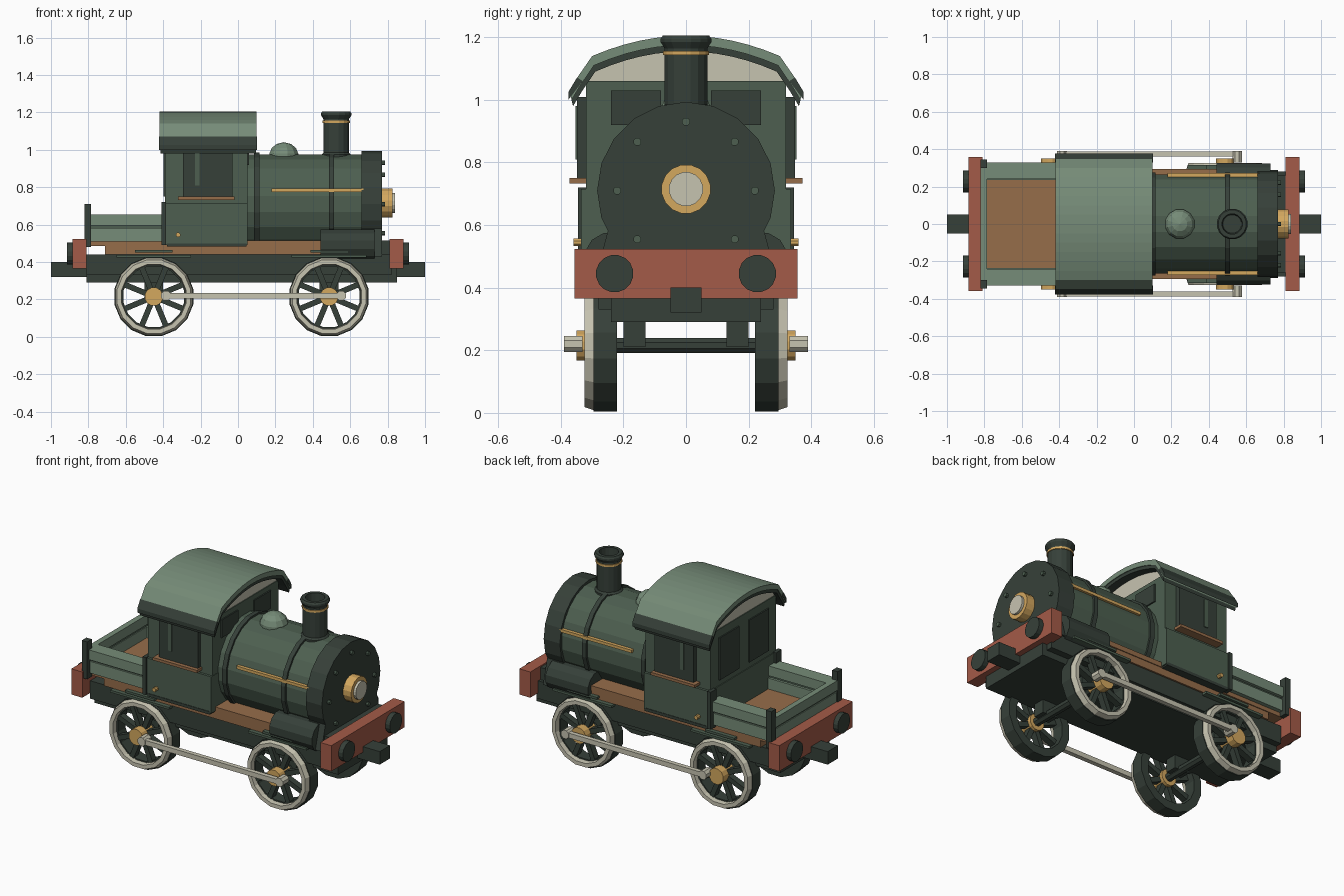
import bpy, bmesh, math
from mathutils import Matrix, Vector

if "Cube" in bpy.data.objects:
    bpy.data.objects.remove(bpy.data.objects["Cube"])


def material(name, r, g, b):
    m = bpy.data.materials.new(name)
    lin = [((c / 255 + 0.055) / 1.055) ** 2.4 for c in (r, g, b)]
    m.diffuse_color = (*lin, 1)
    m.use_nodes = True
    m.node_tree.nodes["Principled BSDF"].inputs["Base Color"].default_value = m.diffuse_color
    return m


DARK = material("dark green black", 54, 64, 57)
BODY = material("body green", 77, 95, 80)
LIGHT = material("light green", 118, 140, 120)
RED = material("beam red", 164, 91, 72)
GOLD = material("brass", 212, 168, 95)
WOOD = material("wood brown", 150, 109, 74)
CREAM = material("cream", 198, 195, 176)


def finish(name, mat, bm):
    bmesh.ops.remove_doubles(bm, verts=bm.verts, dist=1e-5)
    bmesh.ops.recalc_face_normals(bm, faces=bm.faces)
    me = bpy.data.meshes.new(name)
    bm.to_mesh(me)
    bm.free()
    me.materials.append(mat)
    ob = bpy.data.objects.new(name, me)
    bpy.context.collection.objects.link(ob)
    return ob


def box(name, mat, x0, x1, y0, y1, z0, z1):
    bm = bmesh.new()
    bmesh.ops.create_cube(bm, size=1)
    for v in bm.verts:
        v.co = Vector(((x0 + x1) / 2 + v.co.x * (x1 - x0),
                       (y0 + y1) / 2 + v.co.y * (y1 - y0),
                       (z0 + z1) / 2 + v.co.z * (z1 - z0)))
    return finish(name, mat, bm)


def lathe(name, mat, axis, loc, profile, n=16, closed=False, turn=0.5):
    """Revolve (radius, height) points around an axis through loc."""
    bm = bmesh.new()
    rings = []
    for i in range(n):
        a = 2 * math.pi * (i + turn) / n
        ring = []
        for r, h in profile:
            c, s = r * math.cos(a), r * math.sin(a)
            p = {"x": (h, c, s), "y": (c, h, s), "z": (c, s, h)}[axis]
            ring.append(bm.verts.new(Vector(p) + Vector(loc)))
        rings.append(ring)
    m = len(profile)
    for i in range(n):
        a, b = rings[i], rings[(i + 1) % n]
        for j in range(m if closed else m - 1):
            k = (j + 1) % m
            bm.faces.new((a[j], a[k], b[k], b[j]))
    return finish(name, mat, bm)


def rod(name, mat, axis, loc, r, h0, h1, n=16, turn=0.5):
    return lathe(name, mat, axis, loc, [(0, h0), (r, h0), (r, h1), (0, h1)], n, False, turn)


def extrude_x(name, mat, outline, x0, x1):
    """Extrude a (y, z) outline along x."""
    bm = bmesh.new()
    f = bm.faces.new([bm.verts.new((x0, y, z)) for y, z in outline])
    g = bmesh.ops.extrude_face_region(bm, geom=[f])
    for v in g["geom"]:
        if isinstance(v, bmesh.types.BMVert):
            v.co.x = x1
    return finish(name, mat, bm)


# Chassis and deck
box("frame_lower", DARK, -0.81, 0.85, -0.24, 0.24, 0.29, 0.40)
box("frame_upper", DARK, -0.81, 0.82, -0.28, 0.28, 0.33, 0.44)
box("deck_edge", WOOD, -0.71, 0.72, -0.29, 0.29, 0.44, 0.485)
box("deck", WOOD, -0.81, 0.72, -0.295, 0.295, 0.485, 0.515)

# Buffer beams, buffers and couplers at both ends
for e, end in ((1, "front"), (-1, "rear")):
    a, b = sorted((e * 0.81, e * 0.885))
    box(end + "_beam", RED, a, b, -0.357, 0.357, 0.365, 0.523)
    a, b = sorted((e * 0.80, e * 1.0))
    box(end + "_coupler", DARK, a, b, -0.05, 0.05, 0.32, 0.40)
    for s in (-1, 1):
        rod(end + "_buffer", DARK, "x", (0, s * 0.228, 0.445), 0.06, e * 0.88, e * 0.915)

# Wheels, axles, springs and rods
WHEELS = (-0.45, 0.487)
WZ = 0.215
for wx in WHEELS:
    rod("axle", DARK, "y", (wx, 0, WZ), 0.026, -0.27, 0.27, 8)
    for s in (-1, 1):
        y0, y1 = sorted((s * 0.13, s * 0.20))
        box("axle_hanger", DARK, wx - 0.05, wx + 0.05, y0, y1, 0.21, 0.30)
        lathe("wheel", DARK, "y", (wx, 0, WZ),
              [(0.165, s * 0.22), (0.215, s * 0.22), (0.215, s * 0.295), (0.165, s * 0.295)],
              16, True)
        lathe("wheel_rim", CREAM, "y", (wx, 0, WZ),
              [(0.172, s * 0.29), (0.212, s * 0.29), (0.200, s * 0.325), (0.176, s * 0.325)],
              16, True)
        y0, y1 = sorted((s * 0.26, s * 0.30))
        for i in range(8):
            sp = box("spoke", DARK, 0.03, 0.175, y0, y1, -0.015, 0.015)
            sp.data.transform(Matrix.Translation((wx, 0, WZ))
                              @ Matrix.Rotation(math.pi * (i + 0.5) / 4, 4, "Y"))
        rod("hub", GOLD, "y", (wx, 0, WZ), 0.05, s * 0.24, s * 0.35, 12)
        rod("crank_pin", CREAM, "y", (wx + 0.065, 0, WZ + 0.005), 0.028, s * 0.33, s * 0.39, 8)
        y0, y1 = sorted((s * 0.27, s * 0.315))
        for half, z in ((0.20, 0.425), (0.10, 0.45)):
            box("leaf_spring", BODY, wx - half, wx + half, y0, y1, z, z + 0.014)
for s in (-1, 1):
    y0, y1 = sorted((s * 0.36, s * 0.388))
    box("coupling_rod", CREAM, -0.385, 0.552, y0, y1, 0.205, 0.235)
    rod("cylinder", DARK, "x", (0, s * 0.24, 0.492), 0.086, 0.44, 0.73, 12)

# Boiler and smokebox
BZ = 0.71
rod("boiler", BODY, "x", (0, 0, BZ), 0.268, 0.04, 0.67, 20)
for x in (0.10, 0.50):
    rod("boiler_band", DARK, "x", (0, 0, BZ), 0.28, x - 0.014, x + 0.014, 20)
rod("smokebox", DARK, "x", (0, 0, BZ), 0.284, 0.66, 0.77, 20, 0)
extrude_x("smokebox_saddle", DARK, [(-0.29, 0.43), (0.29, 0.43), (0.25, 0.58), (-0.25, 0.58)], 0.66, 0.77)
box("front_footing", DARK, 0.72, 0.82, -0.26, 0.26, 0.43, 0.515)
for i in range(8):
    a = i * math.pi / 4
    rod("rivet", BODY, "x", (0, 0.22 * math.cos(a), BZ + 0.22 * math.sin(a)), 0.013, 0.765, 0.785, 8)
for s in (-1, 1):
    y0, y1 = sorted((s * 0.245, s * 0.272))
    box("boiler_trim", GOLD, 0.18, 0.67, y0, y1, 0.775, 0.793)
rod("lamp_ring", GOLD, "x", (0, 0, BZ + 0.005), 0.079, 0.765, 0.825, 16)
rod("lamp_lens", CREAM, "x", (0, 0, BZ + 0.005), 0.055, 0.82, 0.84, 16)

# Chimney and dome
lathe("chimney", DARK, "z", (0.525, 0, 0),
      [(0, 0.92), (0.08, 0.92), (0.08, 0.975), (0.07, 0.985), (0.07, 1.165), (0.083, 1.185),
       (0.083, 1.195), (0.076, 1.205), (0.055, 1.205), (0.05, 1.10), (0, 1.10)], 16)
lathe("chimney_ring", GOLD, "z", (0.525, 0, 0),
      [(0.06, 1.143), (0.075, 1.143), (0.075, 1.156), (0.06, 1.156)], 16, True)
lathe("dome", LIGHT, "z", (0.245, 0, 0.965),
      [(0, -0.03), (0.08, -0.03), (0.08, 0.015), (0.067, 0.045), (0.04, 0.066), (0, 0.076)], 12)

# Cab
box("cab", BODY, -0.39, 0.05, -0.32, 0.32, 0.50, 1.06)
box("cab_lower_panel", BODY, -0.395, 0.052, -0.335, 0.335, 0.49, 0.715)
box("cab_skirt", DARK, -0.38, 0.045, -0.338, 0.338, 0.482, 0.50)
for s in (-1, 1):
    def side(name, mat, x0, x1, ya, yb, z0, z1):
        y0, y1 = sorted((s * ya, s * yb))
        return box(name, mat, x0, x1, y0, y1, z0, z1)
    side("side_window", DARK, -0.295, -0.03, 0.31, 0.348, 0.75, 1.01)
    side("window_streak", BODY, -0.23, -0.205, 0.345, 0.353, 0.81, 0.98)
    side("window_sill", WOOD, -0.32, -0.02, 0.31, 0.372, 0.733, 0.75)
    side("cab_post", DARK, -0.41, -0.385, 0.29, 0.345, 0.49, 0.72)
    rod("door_knob", GOLD, "y", (-0.32, 0, 0.545), 0.013, s * 0.33, s * 0.36, 8)
    side("front_window", DARK, 0.045, 0.058, 0.08, 0.24, 0.92, 1.03)
    side("rear_window", DARK, -0.398, -0.385, 0.05, 0.24, 0.75, 1.01)

# Curved roof: light shell, dark lining and cream gables
arc = [(0.30 * t / 6, 1.205 - 0.065 * (t / 6) ** 2) for t in range(-6, 7)]
top = [(-0.373, 1.03), (-0.345, 1.075)] + arc + [(0.345, 1.075), (0.373, 1.03)]


def lowered(points, d):
    return [(y * (1 - d * 0.65), z - d) for y, z in points]


extrude_x("roof", LIGHT, top + lowered(top, 0.03)[::-1], -0.42, 0.10)
lining = lowered(top, 0.03)
extrude_x("roof_lining", DARK, lining + lowered(lining, 0.02)[::-1], -0.415, 0.095)
for s in (-1, 1):
    eave = [(s * 0.376, 1.0), (s * 0.376, 1.025), (s * 0.348, 1.072), (s * 0.33, 1.06)]
    extrude_x("roof_eave", DARK, eave, -0.422, 0.102)
gable = [(-0.325, 1.05)] + lowered(arc, 0.045) + [(0.325, 1.05)]
extrude_x("gable", CREAM, gable, -0.385, 0.045)

# Rear bunker with plank walls and corner posts
for s in (-1, 1):
    for name, ya, yb, z0, z1 in (("lower_plank", 0.235, 0.32, 0.51, 0.582),
                                 ("plank_gap", 0.25, 0.31, 0.58, 0.60),
                                 ("upper_plank", 0.24, 0.328, 0.595, 0.655)):
        y0, y1 = sorted((s * ya, s * yb))
        box(name, BODY if name == "plank_gap" else LIGHT, -0.80, -0.39, y0, y1, z0, z1)
    y0, y1 = sorted((s * 0.30, s * 0.345))
    box("corner_post", DARK, -0.822, -0.785, y0, y1, 0.48, 0.71)
box("rear_lower_plank", LIGHT, -0.815, -0.785, -0.31, 0.31, 0.51, 0.582)
box("rear_plank_gap", BODY, -0.81, -0.79, -0.31, 0.31, 0.58, 0.60)
box("rear_upper_plank", LIGHT, -0.82, -0.785, -0.31, 0.31, 0.595, 0.655)
